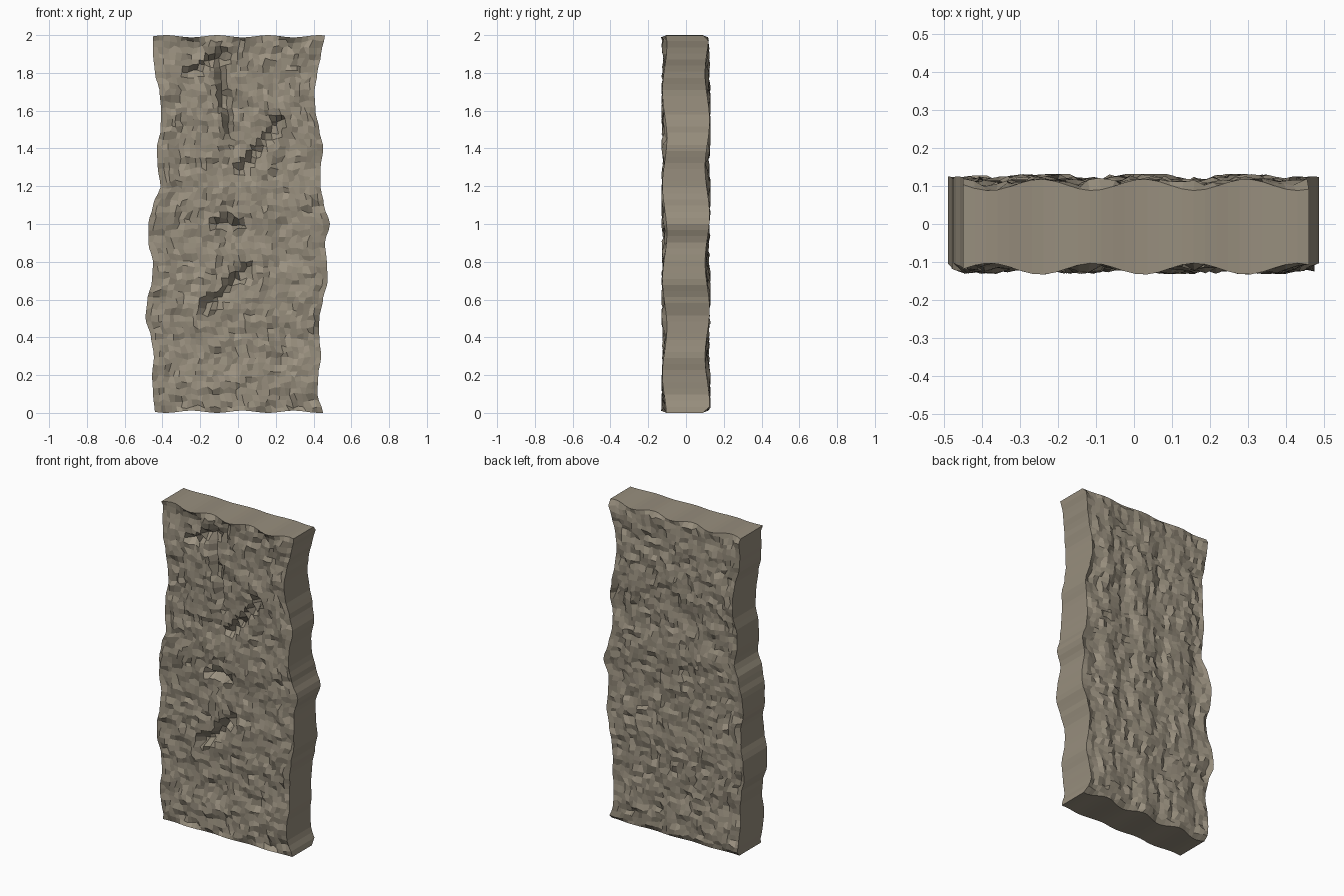
import bpy, bmesh, random
from math import sin, pi
from mathutils import Vector, noise
from mathutils.geometry import intersect_point_line

if "Cube" in bpy.data.objects:
    bpy.data.objects.remove(bpy.data.objects["Cube"])

random.seed(4)
NX, NZ = 30, 62

# wavy side outlines, sampled from z = 0 to z = 2 in steps of 0.1
RIGHT = [.45, .42, .425, .44, .43, .43, .45, .475, .47, .46, .487,
         .455, .437, .437, .452, .43, .41, .405, .42, .44, .46]
LEFT = [.44, .45, .455, .445, .46, .49, .48, .455, .45, .475, .475,
        .45, .41, .425, .43, .41, .407, .415, .44, .45, .45]

# carved cracks on the front as (x, z) polylines
CRACKS = [
    [(-.25, 1.80), (-.17, 1.84), (-.09, 1.90), (-.08, 1.7), (-.05, 1.49)],
    [(.02, 1.28), (.22, 1.54)],
    [(-.11, 1.01), (0, 1.005)],
    [(-.17, .56), (-.07, .62), (-.02, .70), (.06, .76)],
]


def sample(table, z):
    f = min(max(z / 2, 0), 1) * (len(table) - 1)
    i = min(int(f), len(table) - 2)
    t = f - i
    t = t * t * (3 - 2 * t)
    return table[i] * (1 - t) + table[i + 1] * t


def crack_distance(x, z):
    best = 9
    p = Vector((x, z, 0))
    for line in CRACKS:
        for a, b in zip(line, line[1:]):
            a, b = Vector((*a, 0)), Vector((*b, 0))
            t = min(max(intersect_point_line(p, a, b)[1], 0), 1)
            best = min(best, (a.lerp(b, t) - p).length)
    return best


def rough_depth(x, z, side):
    # chiselled relief: broad ripples, tall noise and random chips
    ripple = .006 * sin(x * 2 * pi / .27 + side) + .004 * sin(z * 2 * pi / .5)
    chips = .018 * noise.noise(Vector((x * 15, side * 7, z * 9)))
    d = .113 + ripple + chips + random.uniform(-.009, .009)
    return min(max(d, .082), .131)


def rough_grid(bm, side):
    # one broad face of the slab; side is -1 for front, 1 for back
    grid = []
    for j in range(NZ + 1):
        row = []
        for i in range(NX + 1):
            u, z = i / NX, 2 * j / NZ
            if 0 < j < NZ and 0 < i < NX:
                u += random.uniform(-.3, .3) / NX
                z += random.uniform(-.3, .3) * 2 / NZ
            x = -sample(LEFT, z) * (1 - u) + sample(RIGHT, z) * u
            y = rough_depth(x, z, side)
            if i in (0, NX):
                y = .113 + .012 * sin(z * 2 * pi / .5 + side)
            if j in (0, NZ):
                wave = .5 + .5 * sin(x * 2 * pi / .27 + 1)
                y = (.088 if side > 0 else .103) + .03 * wave
                z += (.012 if j == 0 else -.012) * wave
            if side < 0 and crack_distance(x, z) < .02:
                y -= .045
            row.append(bm.verts.new((x, side * y, z)))
        grid.append(row)
    for j in range(NZ):
        for i in range(NX):
            q = [grid[j][i], grid[j][i + 1], grid[j + 1][i + 1], grid[j + 1][i]]
            face = bm.faces.new(q if side < 0 else q[::-1])
            face.material_index = random.choice((0, 0, 1, 2))
    return grid


# weathered stone slab
bm = bmesh.new()
front, back = rough_grid(bm, -1), rough_grid(bm, 1)

# sides, top and bottom join the two rough faces
for j in range(NZ):
    bm.faces.new((front[j][NX], back[j][NX], back[j + 1][NX], front[j + 1][NX]))
    bm.faces.new((front[j + 1][0], back[j + 1][0], back[j][0], front[j][0]))
for i in range(NX):
    bm.faces.new((front[NZ][i], front[NZ][i + 1], back[NZ][i + 1], back[NZ][i]))
    bm.faces.new((front[0][i + 1], front[0][i], back[0][i], back[0][i + 1]))
bmesh.ops.recalc_face_normals(bm, faces=bm.faces)

mesh = bpy.data.meshes.new("stone_slab")
bm.to_mesh(mesh)
bm.free()
slab = bpy.data.objects.new("stone_slab", mesh)
bpy.context.collection.objects.link(slab)

# three close tones of grey-brown stone
for name, color in (("stone", (.31, .27, .205, 1)),
                    ("stone_light", (.345, .30, .23, 1)),
                    ("stone_dark", (.28, .245, .185, 1))):
    mat = bpy.data.materials.new(name)
    mat.diffuse_color = color
    mat.use_nodes = True
    mat.node_tree.nodes["Principled BSDF"].inputs["Base Color"].default_value = mat.diffuse_color
    mesh.materials.append(mat)
